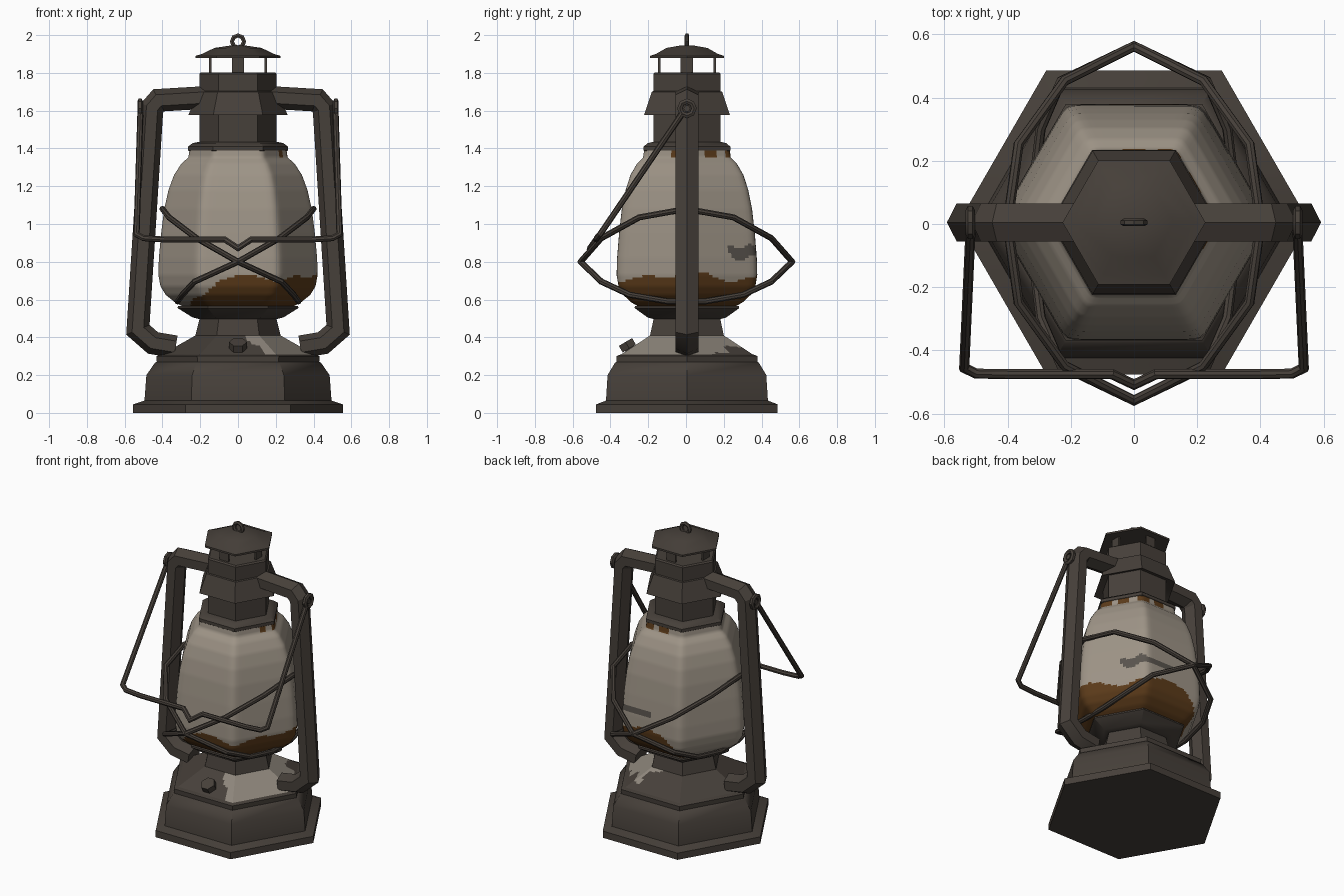
import bpy, bmesh, math
from mathutils import Vector, Matrix

if "Cube" in bpy.data.objects:
    bpy.data.objects.remove(bpy.data.objects["Cube"])

CY = 0.005  # small y offset of the hexagonal body


def material(name, rgb):
    m = bpy.data.materials.new(name)
    m.diffuse_color = (*rgb, 1)
    m.use_nodes = True
    m.node_tree.nodes["Principled BSDF"].inputs["Base Color"].default_value = m.diffuse_color
    return m


METAL = material("dark_metal", (0.062, 0.051, 0.042))
GLASS = material("dusty_glass", (0.34, 0.295, 0.24))
RUST = material("rust", (0.105, 0.043, 0.010))
PAINT = material("worn_pale_paint", (0.27, 0.24, 0.20))
SOOT = material("grey_stain", (0.10, 0.088, 0.075))


def finish(bm, name, mats, rule=None, angle=30):
    bmesh.ops.recalc_face_normals(bm, faces=bm.faces)
    if rule:
        for f in bm.faces:
            f.material_index = rule(f.calc_center_median())
    me = bpy.data.meshes.new(name)
    bm.to_mesh(me)
    bm.free()
    ob = bpy.data.objects.new(name, me)
    bpy.context.collection.objects.link(ob)
    for m in mats:
        me.materials.append(m)
    bpy.ops.object.select_all(action='DESELECT')
    ob.select_set(True)
    bpy.context.view_layer.objects.active = ob
    bpy.ops.object.shade_smooth_by_angle(angle=math.radians(angle))
    return ob


def hex_radius(t, soft):
    """Outline factor of a hexagon with corners on the x axis."""
    c = [max(0, math.cos(t - math.radians(30 + 60 * k))) for k in range(6)]
    d = sum(v ** soft for v in c) ** (1 / soft) if soft else max(c)
    return math.cos(math.pi / 6) / d


def hex_lathe(name, profile, cols=6, step=None, soft=None, mats=(METAL,), rule=None, angle=30):
    pts = [profile[0]]
    for a, b in zip(profile, profile[1:]):
        n = max(1, math.ceil(math.dist(a, b) / step)) if step else 1
        pts += [(a[0] + (b[0] - a[0]) * i / n, a[1] + (b[1] - a[1]) * i / n) for i in range(1, n + 1)]
    bm = bmesh.new()
    rings = []
    for r, z in pts:
        ring = []
        for i in range(cols):
            t = 2 * math.pi * i / cols
            q = r * hex_radius(t, soft)
            ring.append(bm.verts.new((q * math.cos(t), q * math.sin(t) + CY, z)))
        rings.append(ring)
    for a, b in zip(rings, rings[1:]):
        for i in range(cols):
            j = (i + 1) % cols
            bm.faces.new((a[i], a[j], b[j], b[i]))
    bm.faces.new(rings[0])
    bm.faces.new(rings[-1])
    return finish(bm, name, mats, rule, angle)


def sweep(name, path, section, ref, closed=False):
    """Carry a section along a path; section = (along ref, across ref) pairs."""
    P = [Vector(p) for p in path]
    n, ref, bm, rings = len(P), Vector(ref), bmesh.new(), []
    for i, p in enumerate(P):
        d0 = (p - P[i - 1]).normalized() if i or closed else None
        d1 = (P[(i + 1) % n] - p).normalized() if i < n - 1 or closed else None
        d0, d1 = d0 or d1, d1 or d0
        t = (d0 + d1).normalized()
        u = (ref - t * ref.dot(t)).normalized()
        v = t.cross(u) / max(0.5, t.dot(d1))
        rings.append([bm.verts.new(p + u * a + v * b) for a, b in section])
    m = len(section)
    pairs = list(zip(rings, rings[1:])) + ([(rings[-1], rings[0])] if closed else [])
    for a, b in pairs:
        for k in range(m):
            bm.faces.new((a[k], a[(k + 1) % m], b[(k + 1) % m], b[k]))
    if not closed:
        bm.faces.new(rings[0])
        bm.faces.new(rings[-1])
    return finish(bm, name, (METAL,))


def ngon(r, k):
    return [(r * math.cos(2 * math.pi * i / k), r * math.sin(2 * math.pi * i / k)) for i in range(k)]


def ring_path(c, r, axis, k=8):
    if axis == 'y':
        return [(c[0] + a, c[1], c[2] + b) for a, b in ngon(r, k)]
    return [(c[0], c[1] + a, c[2] + b) for a, b in ngon(r, k)]


# Fuel tank base and its rim
hex_lathe("tank_base", [(.555, 0), (.555, .045), (.495, .065), (.485, .20), (.44, .265),
                        (.43, .27), (.432, .30), (.41, .308)])


# Sloped tank top with worn paint on the right side
def paint_rule(c):
    wob = 0.025 * math.sin(31 * c.x + 17 * c.y) + 0.015 * math.sin(60 * c.y)
    edge = 0.05 + 1.3 * (0.41 - c.z) + wob
    chipped = c.y > 0.15 and c.z < 0.335 + 0.02 * math.sin(40 * c.x)
    return 1 if c.x > edge and not chipped else 0


hex_lathe("tank_top", [(.41, .305), (.225, .41)], 96, .012, mats=(METAL, PAINT), rule=paint_rule)

# Burner neck and flared globe seat
hex_lathe("burner_neck", [(.228, .40), (.203, .50)])
hex_lathe("globe_seat", [(.205, .497), (.24, .505), (.32, .555), (.318, .565), (.28, .56)])


# Glass globe with rust creeping up from the bottom and at the collar
def globe_rule(c):
    a = math.atan2(c.y, c.x)
    top = 0.725 + 0.018 * math.sin(15 * c.x + 1) + 0.014 * math.sin(21 * c.y) \
        - 0.9 * max(0, -c.x - 0.10)
    if c.z < top:
        return 1
    if c.z > 1.35 and c.x > -0.05 and c.y > -0.08 and math.sin(13 * a) > -0.4:
        return 1
    dy, dz = (c.y - 0.30) / 0.085, (c.z - 0.85 + 0.012 * math.sin(50 * c.y)) / 0.035
    if c.x > 0 and dy * dy + dz * dz < 1:
        return 2
    return 0


hex_lathe("glass_globe", [(.29, .56), (.34, .585), (.39, .625), (.418, .67), (.43, .73), (.427, .82),
                          (.415, .95), (.398, 1.08), (.375, 1.18), (.345, 1.26), (.305, 1.32),
                          (.268, 1.352), (.262, 1.39)],
          120, .014, 36, (GLASS, RUST, SOOT), globe_rule, 60)

# Collar, chimney, skirt and vent
hex_lathe("globe_collar", [(.25, 1.38), (.265, 1.39), (.265, 1.41), (.24, 1.428), (.205, 1.435)])
hex_lathe("chimney", [(.205, 1.42), (.205, 1.795), (.195, 1.803)])
hex_lathe("chimney_skirt", [(.205, 1.60), (.262, 1.578), (.215, 1.70), (.20, 1.705)])
for i in range(4):
    bm = bmesh.new()
    M = Matrix.Translation((0, CY, 0)) @ Matrix.Rotation(i * math.pi / 2, 4, 'Z') @ \
        Matrix.Translation((.147, 0, 1.84)) @ Matrix.Diagonal((.012, .066, .09, 1))
    bmesh.ops.create_cube(bm, size=1, matrix=M)
    finish(bm, "vent_post", (METAL,))
hex_lathe("cap_roof", [(.20, 1.878), (.226, 1.878), (.226, 1.89), (.19, 1.90), (.125, 1.932), (.04, 1.945)])
sweep("top_ring", ring_path((0, CY, 1.966), .032, 'y'), ngon(.012, 6), (0, 1, 0), True)

# Side frame tubes, bail lugs and crossed guard wires, mirrored in x
frame_section = [(0, .06), (.06, .03), (.06, -.03), (0, -.06), (-.06, -.03), (-.06, .03)]
half = [(-.40, 0, 1.08), (-.365, .25, 1.035), (-.22, .45, .925), (0, .56, .80), (.23, .45, .695),
        (.295, .30, .625), (.32, .10, .59)]
guard = half + [(x, -y, z) for x, y, z in reversed(half[1:])]
for s, side in ((-1, "left"), (1, "right")):
    arm = [(.17, 1.67), (.42, 1.655), (.455, 1.615), (.53, .44), (.45, .37), (.33, .35)]
    sweep(side + "_frame_tube", [(s * x, CY, z) for x, z in arm], frame_section, (0, 1, 0))
    sweep(side + "_bail_ring", ring_path((s * .518, CY, 1.612), .038, 'x'), ngon(.015, 6), (1, 0, 0), True)
    sweep(side + "_bail_pin", [(s * .45, CY, 1.612), (s * .525, CY, 1.612)], ngon(.018, 6), (0, 1, 0))
    sweep(side + "_guard_wire", [(s * x, y + .002, z) for x, y, z in guard], ngon(.016, 8),
          (s * .57, 0, .82), True)

# Carrying bail hanging forward
bail = [(-.517, -.02, 1.585), (-.537, -.455, .945), (-.50, -.473, .925), (-.39, -.475, .918),
        (-.07, -.475, .918), (0, -.508, .872)]
bail += [(-x, y, z) for x, y, z in reversed(bail[:-1])]
sweep("carrying_bail", bail, ngon(.016, 8), (0, .82, -.57))

# Filler cap on the front slope
axis = Vector((0, -.5, .85)).normalized()
foot = Vector((0, -.285, .315))
sweep("filler_stem", [foot, foot + axis * .04], ngon(.03, 6), (1, 0, 0))
sweep("filler_cap", [foot + axis * .03, foot + axis * .07], ngon(.047, 6), (1, 0, 0))
